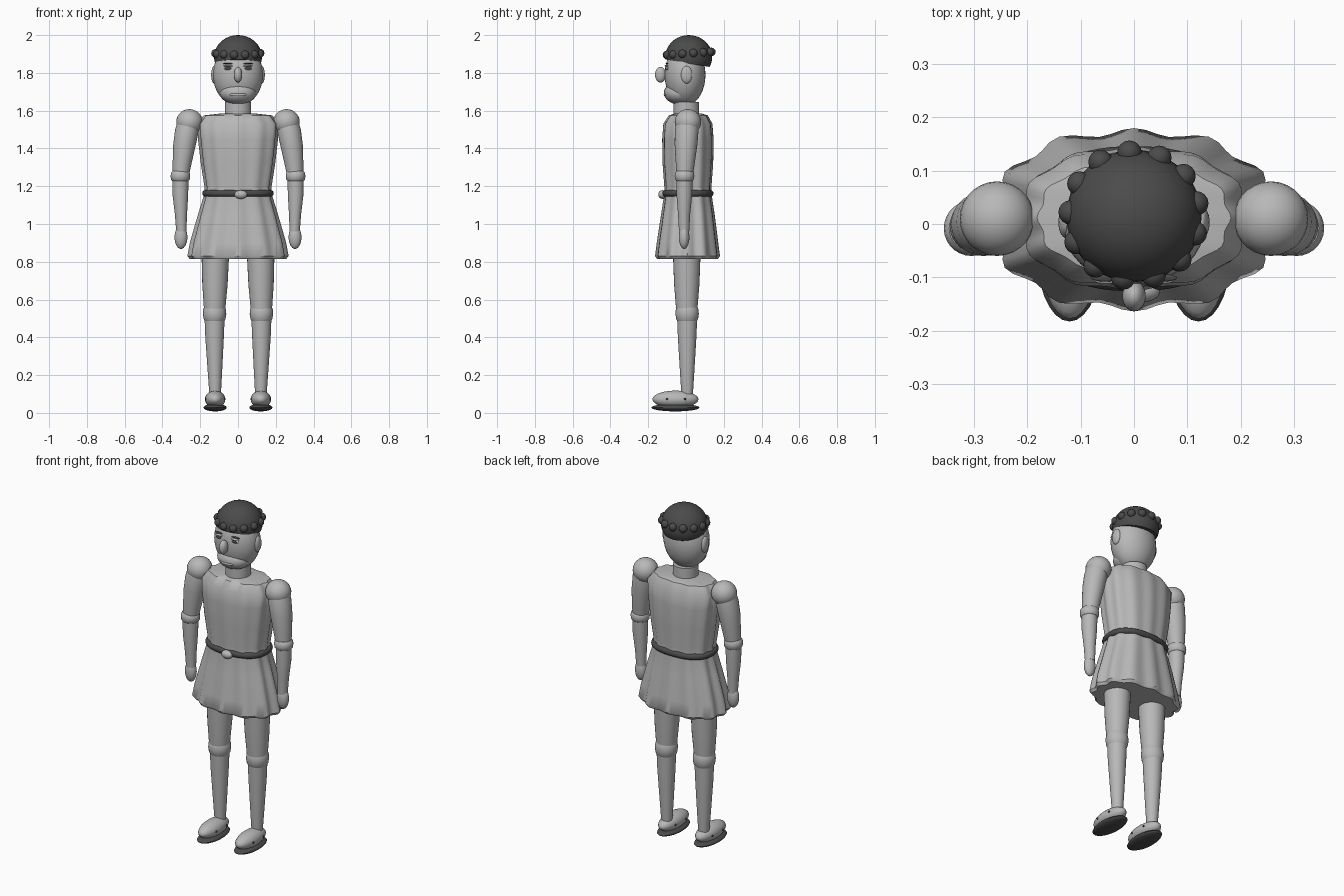
import bpy, bmesh, math
from mathutils import Vector, Matrix

if "Cube" in bpy.data.objects:
    bpy.data.objects.remove(bpy.data.objects["Cube"])


def material(name, v):
    m = bpy.data.materials.new(name)
    m.diffuse_color = (v, v, v, 1)
    m.use_nodes = True
    m.node_tree.nodes["Principled BSDF"].inputs["Base Color"].default_value = m.diffuse_color
    return m


LIGHT = material("light grey", 0.48)
DARK = material("dark grey", 0.07)


def finish(bm, name, mat, angle=40):
    bmesh.ops.recalc_face_normals(bm, faces=bm.faces[:])
    me = bpy.data.meshes.new(name)
    bm.to_mesh(me)
    bm.free()
    me.materials.append(mat)
    ob = bpy.data.objects.new(name, me)
    bpy.context.collection.objects.link(ob)
    bpy.ops.object.select_all(action='DESELECT')
    ob.select_set(True)
    bpy.context.view_layer.objects.active = ob
    bpy.ops.object.shade_smooth_by_angle(angle=math.radians(angle))
    return ob


def ball(name, centre, radii, mat=LIGHT, rot=(0, 0), seg=28, cut=None):
    """Ellipsoid; rot = (about x, about y) in degrees; cut keeps what lies above a plane."""
    bm = bmesh.new()
    bmesh.ops.create_uvsphere(bm, u_segments=seg, v_segments=seg // 2, radius=1)
    m = (Matrix.Translation(centre) @ Matrix.Rotation(math.radians(rot[0]), 4, 'X')
         @ Matrix.Rotation(math.radians(rot[1]), 4, 'Y') @ Matrix.Diagonal((*radii, 1)))
    bmesh.ops.transform(bm, matrix=m, verts=bm.verts[:])
    if cut:
        r = bmesh.ops.bisect_plane(bm, geom=bm.verts[:] + bm.edges[:] + bm.faces[:],
                                   plane_co=cut[0], plane_no=cut[1], clear_inner=True)
        bmesh.ops.holes_fill(bm, edges=[e for e in r['geom_cut']
                                        if isinstance(e, bmesh.types.BMEdge)])
    return finish(bm, name, mat)


def loft(name, sections, mat=LIGHT, seg=28, power=2.0, folds=0):
    """Stack of closed sections (x, y, z, rx, ry, fold depth)."""
    bm = bmesh.new()
    rings = []
    for x, y, z, rx, ry, f in sections:
        ring = []
        for i in range(seg):
            a = 2 * math.pi * i / seg
            c, s = math.cos(a), math.sin(a)
            k = (abs(c) ** power + abs(s) ** power) ** (-1 / power)
            k *= 1 - f * (0.5 - 0.5 * math.cos(folds * a))
            ring.append(bm.verts.new((x + rx * k * c, y + ry * k * s, z)))
        rings.append(ring)
    for a, b in zip(rings, rings[1:]):
        for i in range(seg):
            j = (i + 1) % seg
            bm.faces.new((a[i], a[j], b[j], b[i]))
    bm.faces.new(rings[0])
    bm.faces.new(rings[-1])
    return finish(bm, name, mat)


# Tunic: flared folded skirt, waist and chest
loft("tunic", [
    (0, 0.008, 0.815, 0.255, 0.162, 0.08),
    (0, 0.008, 0.83, 0.268, 0.172, 0.08),
    (0, 0.008, 0.90, 0.255, 0.163, 0.08),
    (0, 0.01, 1.05, 0.212, 0.142, 0.07),
    (0, 0.01, 1.16, 0.178, 0.125, 0.05),
    (0, 0.01, 1.20, 0.178, 0.125, 0.05),
    (0, 0.01, 1.32, 0.197, 0.134, 0.05),
    (0, 0.01, 1.45, 0.212, 0.136, 0.05),
    (0, 0.01, 1.53, 0.217, 0.130, 0.05),
    (0, 0.012, 1.575, 0.182, 0.103, 0.05),
    (0, 0.012, 1.585, 0.09, 0.07, 0.0)], seg=72, power=2.4, folds=12)

# Belt: round tube swept around the waist
bm = bmesh.new()
N, M = 56, 12
grid = []
for i in range(N):
    a = 2 * math.pi * i / N
    c, s = math.cos(a), math.sin(a)
    k = (abs(c) ** 2.4 + abs(s) ** 2.4) ** (-1 / 2.4)
    grid.append([bm.verts.new(((0.171 + 0.018 * math.cos(t)) * k * c,
                               0.01 + (0.118 + 0.018 * math.cos(t)) * k * s,
                               1.162 + 0.018 * math.sin(t)))
                 for t in (2 * math.pi * j / M for j in range(M))])
for i in range(N):
    for j in range(M):
        p, q = grid[i], grid[(i + 1) % N]
        bm.faces.new((p[j], q[j], q[(j + 1) % M], p[(j + 1) % M]))
finish(bm, "belt", DARK)
ball("belt_knot", (0.015, -0.125, 1.156), (0.034, 0.022, 0.023))

# Neck and head
loft("neck", [(0, 0.002, z, 0.07, 0.068, 0) for z in (1.55, 1.645)])
ball("head", (0, -0.005, 1.79), (0.132, 0.108, 0.165), seg=36)
ball("jaw", (0, -0.035, 1.695), (0.096, 0.082, 0.062))
ball("lower_lip", (0, -0.105, 1.685), (0.045, 0.013, 0.010))
ball("nose", (0, -0.135, 1.79), (0.022, 0.029, 0.041))

# Hair cap, lower at the back, with a ring of curls
ball("hair_cap", (0, 0.015, 1.885), (0.127, 0.124, 0.115), DARK, seg=36,
     cut=(Vector((0, 0.015, 1.85)), Vector((0, 0.17, 1)).normalized()))
for i in range(13):
    a = 2 * math.pi * (i + 0.4) / 13
    ball("curl", (0.119 * math.cos(a), 0.016 + 0.118 * math.sin(a),
                  1.903 + 0.008 * math.sin(a)), (0.023,) * 3, DARK, seg=16)

# Paired parts
for s in (-1, 1):
    # Face details
    ball("ear", (s * 0.126, 0.003, 1.79), (0.016, 0.030, 0.046))
    ball("eye_white", (s * 0.052, -0.100, 1.824), (0.022, 0.008, 0.010))
    ball("eye", (s * 0.052, -0.106, 1.824), (0.017, 0.005, 0.007), DARK, seg=16)
    ball("eyelid", (s * 0.052, -0.103, 1.837), (0.025, 0.010, 0.005), seg=16)
    ball("eyebrow", (s * 0.054, -0.101, 1.849), (0.027, 0.007, 0.003), DARK, seg=16)

    # Arm: shoulder ball, upper arm, elbow, forearm, hand
    ball("shoulder", (s * 0.257, 0.01, 1.54), (0.07, 0.07, 0.068))
    loft("upper_arm", [(s * x, y, z, r, r, 0) for x, y, z, r in (
        (0.304, -0.008, 1.24, 0.041), (0.296, -0.004, 1.32, 0.050),
        (0.283, 0.0, 1.42, 0.060), (0.270, 0.004, 1.50, 0.063),
        (0.262, 0.008, 1.55, 0.055))])
    loft("elbow", [(s * 0.305, -0.008, z, r, r, 0) for z, r in (
        (1.228, 0.043), (1.236, 0.050), (1.255, 0.052), (1.272, 0.049), (1.28, 0.042))])
    loft("forearm", [(s * x, y, z, r, r, 0) for x, y, z, r in (
        (0.300, -0.010, 0.96, 0.027), (0.302, -0.01, 1.05, 0.032),
        (0.305, -0.009, 1.15, 0.041), (0.305, -0.008, 1.24, 0.043))])
    ball("hand", (s * 0.302, -0.010, 0.93), (0.034, 0.028, 0.062))

    # Leg: thigh, knee, calf
    loft("thigh", [(s * x, 0.004, z, r, r, 0) for x, z, r in (
        (0.124, 0.53, 0.055), (0.122, 0.68, 0.067), (0.12, 0.84, 0.073))])
    loft("knee", [(s * 0.124, 0.006, z, r, r, 0) for z, r in (
        (0.483, 0.050), (0.497, 0.058), (0.523, 0.062), (0.548, 0.060), (0.562, 0.054))])
    loft("calf", [(s * x, 0.006, z, r, r, 0) for x, z, r in (
        (0.121, 0.09, 0.030), (0.122, 0.2, 0.037), (0.124, 0.4, 0.049),
        (0.124, 0.5, 0.053))])

    # Shoe with dark sole and small side studs
    ball("shoe", (s * 0.121, -0.056, 0.072), (0.054, 0.122, 0.046))
    ball("sole", (s * 0.121, -0.056, 0.028), (0.061, 0.127, 0.020), DARK)
    for y in (-0.10, -0.005):
        for side in (-1, 1):
            ball("shoe_stud", (s * 0.121 + side * 0.049, y, 0.074),
                 (0.006, 0.006, 0.006), DARK, seg=8)
